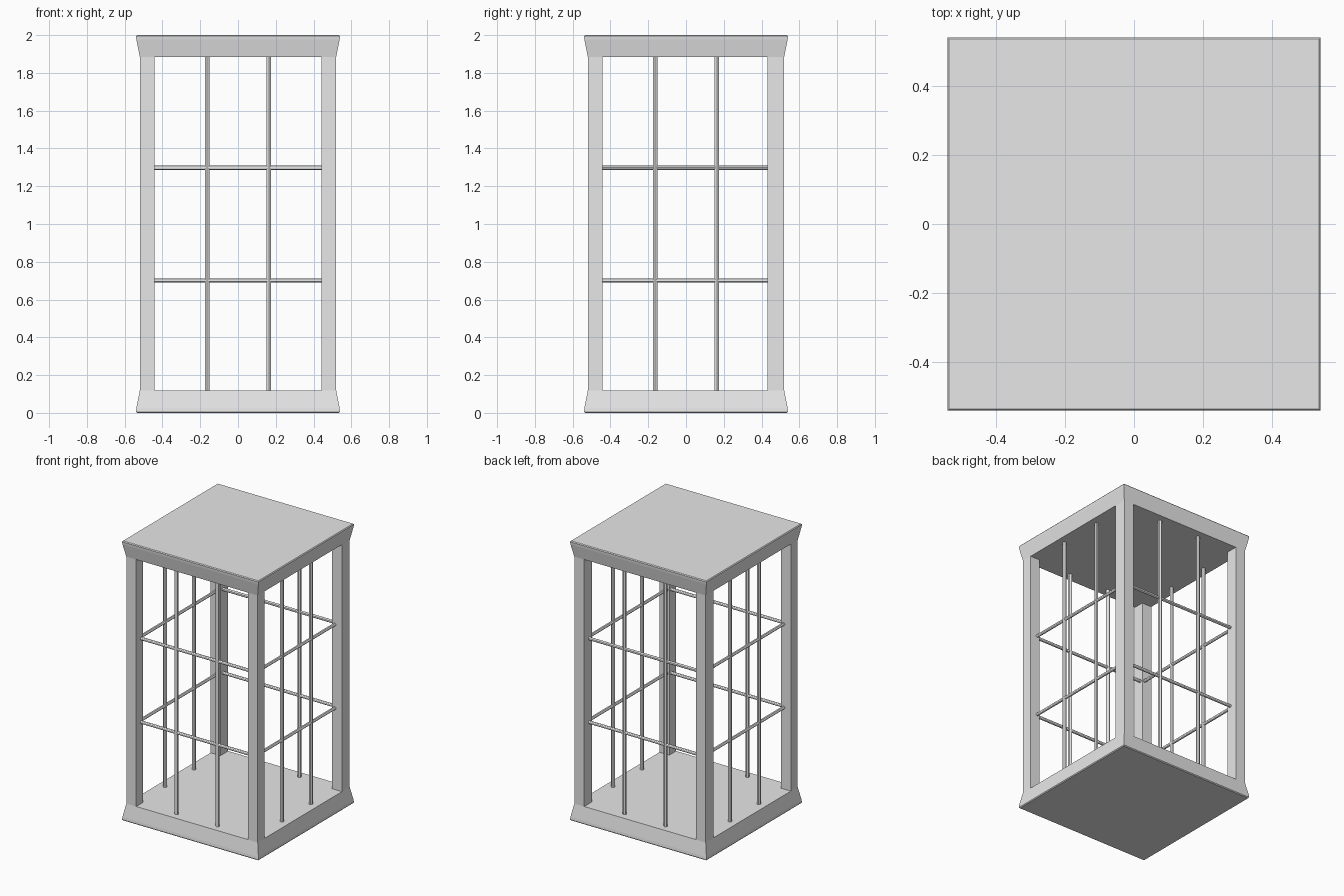
import bpy, bmesh
from mathutils import Matrix, Vector

cube = bpy.data.objects.get("Cube")
if cube:
    bpy.data.objects.remove(cube, do_unlink=True)

grey = bpy.data.materials.new("plain grey")
grey.use_nodes = True
grey.diffuse_color = (0.8, 0.8, 0.8, 1)
grey.node_tree.nodes["Principled BSDF"].inputs["Base Color"].default_value = (0.8, 0.8, 0.8, 1)


def finish(name, bm, smooth=False):
    bmesh.ops.recalc_face_normals(bm, faces=bm.faces[:])
    mesh = bpy.data.meshes.new(name)
    bm.to_mesh(mesh)
    bm.free()
    mesh.materials.append(grey)
    obj = bpy.data.objects.new(name, mesh)
    bpy.context.collection.objects.link(obj)
    if smooth:
        bpy.ops.object.select_all(action='DESELECT')
        obj.select_set(True)
        bpy.context.view_layer.objects.active = obj
        bpy.ops.object.shade_smooth_by_angle()
    return obj


def slab(name, profile):
    """Square slab lofted through (half width, height) steps."""
    bm = bmesh.new()
    rings = [[bm.verts.new((sx * w, sy * w, z))
              for sx, sy in ((-1, -1), (1, -1), (1, 1), (-1, 1))] for w, z in profile]
    for low, high in zip(rings, rings[1:]):
        for i in range(4):
            j = (i + 1) % 4
            bm.faces.new((low[i], low[j], high[j], high[i]))
    bm.faces.new(rings[0])
    bm.faces.new(rings[-1])
    return finish(name, bm)


def post(name, x0, x1, y0, y1, z0, z1):
    bm = bmesh.new()
    mid = Vector((x0 + x1, y0 + y1, z0 + z1)) / 2
    size = Matrix.Diagonal((x1 - x0, y1 - y0, z1 - z0, 1))
    bmesh.ops.create_cube(bm, size=1, matrix=Matrix.Translation(mid) @ size)
    return finish(name, bm)


def rod(name, start, end, radius):
    a, b = Vector(start), Vector(end)
    turn = (b - a).to_track_quat('Z', 'Y').to_matrix().to_4x4()
    bm = bmesh.new()
    bmesh.ops.create_cone(bm, cap_ends=True, segments=12, radius1=radius, radius2=radius,
                          depth=(b - a).length, matrix=Matrix.Translation((a + b) / 2) @ turn)
    return finish(name, bm, smooth=True)


# Flared base and matching roof
FLOOR, CEILING = 0.118, 1.885
lip = [(0.535, 0), (0.54, 0.006), (0.538, 0.025), (0.52, FLOOR)]
slab("base", lip)
slab("roof", [(w, 2 - z * (2 - CEILING) / FLOOR) for w, z in reversed(lip)])

# Corner posts
for side, x0, x1 in (("right", -0.52, -0.442), ("left", 0.442, 0.52)):
    for end, y0, y1 in (("front", -0.52, -0.442), ("back", 0.432, 0.52)):
        post(f"{end}_{side}_post", x0, x1, y0, y1, FLOOR - 0.01, CEILING + 0.01)

# Upright and level bars on the four open sides
PLANE, SPACING, REACH = 0.462, 0.163, 0.45
for turns, side in enumerate(("front", "left", "back", "right")):
    spin = Matrix.Rotation(turns * 1.5707963, 3, 'Z')
    for i, x in enumerate((-SPACING, SPACING)):
        rod(f"{side}_upright_bar_{i + 1}", spin @ Vector((x, -PLANE, FLOOR - 0.01)),
            spin @ Vector((x, -PLANE, CEILING + 0.01)), 0.013)
    for i, z in enumerate((0.7, 1.298)):
        rod(f"{side}_level_bar_{i + 1}", spin @ Vector((-REACH, -PLANE, z)),
            spin @ Vector((REACH, -PLANE, z)), 0.011)
